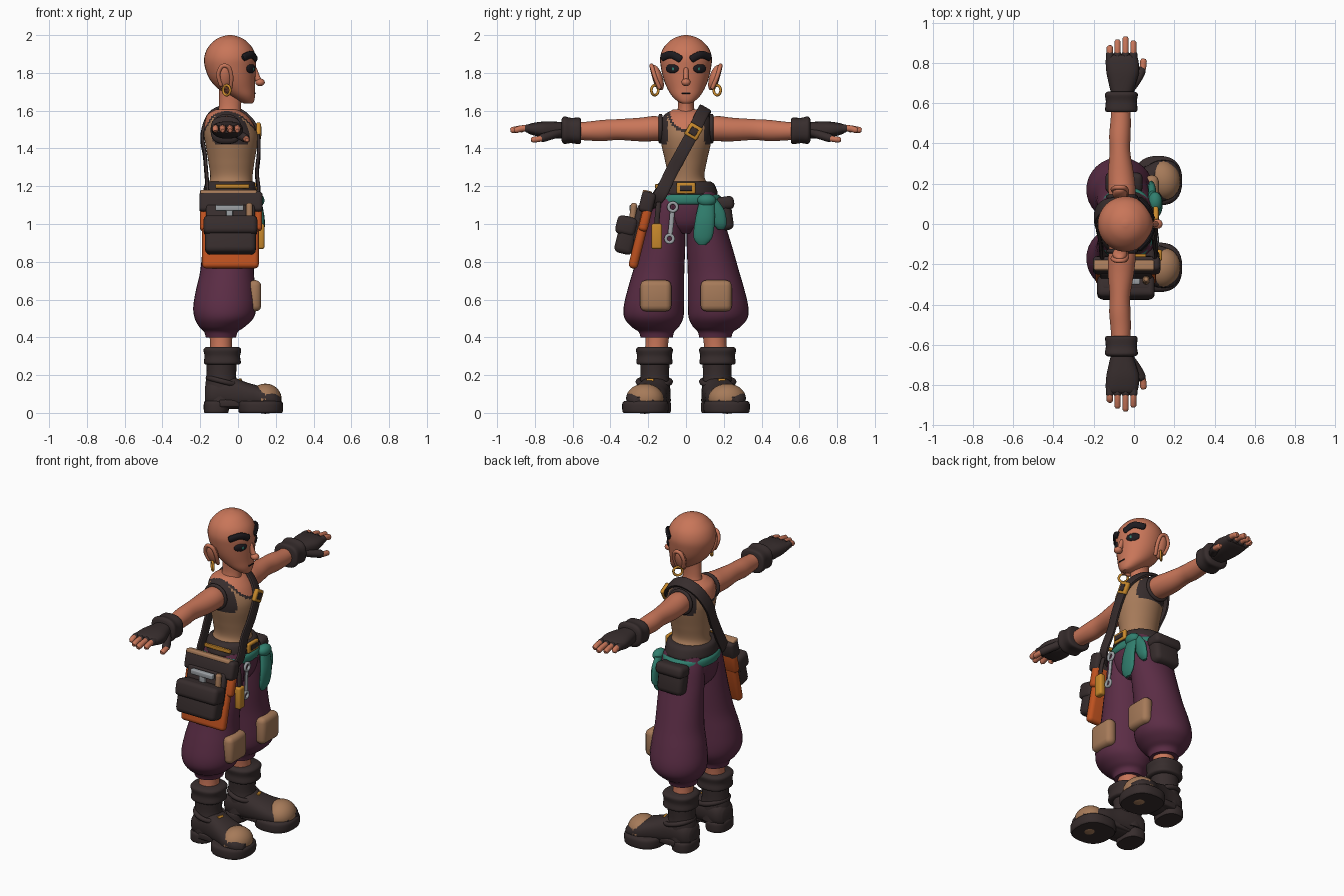
import bpy, bmesh, math
from mathutils import Vector, Matrix, Euler

cube = bpy.data.objects.get("Cube")
if cube:
    bpy.data.objects.remove(cube, do_unlink=True)


def material(name, r, g, b):
    m = bpy.data.materials.new(name)
    m.use_nodes = True
    m.diffuse_color = (r, g, b, 1)
    node = next(n for n in m.node_tree.nodes if n.type == 'BSDF_PRINCIPLED')
    node.inputs["Base Color"].default_value = (r, g, b, 1)
    node.inputs["Roughness"].default_value = 0.8
    return m


skin = material("warm skin", .58, .18, .10)
tan = material("tan cloth", .38, .195, .10)
dark = material("dark leather", .038, .026, .026)
purple = material("plum cloth", .105, .026, .06)
orange = material("orange leather", .53, .085, .014)
gold = material("gold", .58, .25, .025)
green = material("sea green cloth", .03, .21, .155)
steel = material("pale steel", .33, .35, .37)
hair = material("black hair", .013, .011, .014)


def finish(name, bm, mats, mirror=False, rule=None, angle=40):
    """Turn a bmesh in world coordinates into a shaded object."""
    bmesh.ops.recalc_face_normals(bm, faces=bm.faces)
    mesh = bpy.data.meshes.new(name)
    for f in bm.faces:
        f.smooth = True
        if rule:
            f.material_index = rule(f.calc_center_median())
    bm.to_mesh(mesh)
    bm.free()
    mesh.set_sharp_from_angle(angle=math.radians(angle))
    for m in (mats if isinstance(mats, list) else [mats]):
        mesh.materials.append(m)
    ob = bpy.data.objects.new(name, mesh)
    bpy.context.scene.collection.objects.link(ob)
    if mirror:
        mod = ob.modifiers.new("Mirror", 'MIRROR')
        mod.use_axis = (False, True, False)
    return ob


def spline(rows, k, closed=False):
    """Catmull-Rom interpolation of equal-length tuples."""
    rows = [tuple(r) for r in rows]
    p = [rows[-1]] + rows + rows[:2] if closed else [rows[0]] + rows + [rows[-1]]
    out = []
    for i in range(1, len(p) - 2):
        for j in range(k):
            t = j / k
            out.append([b + .5 * t * (c - a + t * (2*a - 5*b + 4*c - d + t * (3*(b - c) + d - a)))
                        for a, b, c, d in zip(*p[i - 1:i + 3])])
    return out if closed else out + [list(rows[-1])]


def skin_rings(rings, closed=False):
    bm = bmesh.new()
    loops = [[bm.verts.new(v) for v in ring] for ring in rings]
    n = len(loops[0])
    pairs = list(zip(loops, loops[1:])) + ([(loops[-1], loops[0])] if closed else [])
    for a, b in pairs:
        for i in range(n):
            bm.faces.new((a[i], a[(i + 1) % n], b[(i + 1) % n], b[i]))
    if not closed:
        bm.faces.new(loops[0])
        bm.faces.new(loops[-1])
    return bm


def loft(name, axis, rows, mats, power=2, n=32, k=4, **kw):
    """Rows are (height, centre a, centre b, radius a, radius b) along an axis."""
    h, a, b = {'x': (0, 1, 2), 'y': (1, 0, 2), 'z': (2, 0, 1)}[axis]
    rings = []
    for row in spline(rows, k):
        ring = []
        for i in range(n):
            w = math.tau * i / n
            c, s = math.cos(w), math.sin(w)
            v = Vector()
            v[h] = row[0]
            v[a] = row[1] + max(row[3], .002) * math.copysign(abs(c) ** (2 / power), c)
            v[b] = row[2] + max(row[4], .002) * math.copysign(abs(s) ** (2 / power), s)
            ring.append(v)
        rings.append(ring)
    return finish(name, skin_rings(rings), mats, **kw)


def tube(name, pts, width, thick, mat, side=(0, 0, 1), power=2, closed=False, n=12, **kw):
    """Sweep a flat or round section along a path; open ends are rounded."""
    path = [Vector(p) for p in spline(pts, 5, closed)]
    rings, m = [], len(path)
    for i, p in enumerate(path):
        t = path[(i + 1) % m if closed else min(i + 1, m - 1)] - path[i - 1 if closed else max(i - 1, 0)]
        t.normalize()
        nor = t.cross(Vector(side)).normalized()
        s = nor.cross(t)

        def ring(scale, shift=0):
            out = []
            for j in range(n):
                c, d = math.cos(math.tau * (j + .5) / n), math.sin(math.tau * (j + .5) / n)
                out.append(p + t * shift
                           + s * width * scale * math.copysign(abs(c) ** (2 / power), c)
                           + nor * thick * scale * math.copysign(abs(d) ** (2 / power), d))
            return out
        if i == 0 and not closed:
            rings.append(ring(.6, -.6 * thick))
        rings.append(ring(1))
        if i == m - 1 and not closed:
            rings.append(ring(.6, .6 * thick))
    return finish(name, skin_rings(rings, closed), mat, **kw)


def place(loc, rot):
    return Matrix.Translation(loc) @ Euler([math.radians(r) for r in rot]).to_matrix().to_4x4()


def ball(name, loc, size, mat, rot=(0, 0, 0), **kw):
    bm = bmesh.new()
    bmesh.ops.create_uvsphere(bm, u_segments=24, v_segments=14, radius=1,
                              matrix=place(loc, rot) @ Matrix.Diagonal((*size, 1)))
    return finish(name, bm, mat, **kw)


def box(name, loc, size, mat, bevel=.01, rot=(0, 0, 0), **kw):
    bm = bmesh.new()
    bmesh.ops.create_cube(bm, size=1)
    bmesh.ops.scale(bm, vec=size, verts=bm.verts)
    bmesh.ops.bevel(bm, geom=bm.edges[:], offset=bevel, segments=3, profile=.5, affect='EDGES')
    bmesh.ops.transform(bm, matrix=place(loc, rot), verts=bm.verts)
    return finish(name, bm, mat, **kw)


def hoop(name, loc, radius, thick, mat, rot=(0, 0, 0), **kw):
    m = place(loc, rot)
    pts = [m @ Vector((radius * math.cos(i * math.tau / 8), radius * math.sin(i * math.tau / 8), 0))
           for i in range(8)]
    return tube(name, pts, thick, thick, mat, side=m.to_3x3() @ Vector((0, 0, 1)), closed=True, **kw)


# Head, neck and face
loft("head", 'z', [(1.637, .055, 0, .02, .02), (1.65, .045, 0, .04, .045), (1.68, .02, 0, .07, .076),
                   (1.72, -.01, 0, .1, .1), (1.77, -.03, 0, .122, .12), (1.83, -.04, 0, .135, .133),
                   (1.88, -.042, 0, .137, .137), (1.93, -.042, 0, .12, .121), (1.97, -.042, 0, .084, .085),
                   (1.99, -.042, 0, .05, .05), (2, -.042, 0, .01, .01)], skin)
loft("neck", 'z', [(1.54, -.055, 0, .075, .07), (1.6, -.045, 0, .06, .046), (1.66, -.04, 0, .06, .042),
                   (1.74, -.03, 0, .07, .05)], skin)
tube("nose_bridge", [(.085, 0, 1.82), (.1, 0, 1.78), (.112, 0, 1.755)], .014, .016, skin, side=(0, 1, 0))
ball("nose_tip", (.117, 0, 1.75), (.025, .024, .02), skin)
box("mouth", (.09, 0, 1.693), (.008, .045, .007), hair, .002)
tube("eyebrow", [(.092, .03, 1.873), (.072, .08, 1.897), (.03, .125, 1.882)], .02, .012, hair, mirror=True)
ball("eye", (.068, .072, 1.823), (.012, .04, .025), hair, (0, 0, 33), mirror=True)
ball("iris", (.079, .068, 1.822), (.005, .012, .013), green, (0, 0, 31), mirror=True)
ball("ear", (-.07, .15, 1.775), (.037, .026, .07), skin, (-18, 0, 0), mirror=True)
tube("ear_rim", [(-.04, .14, 1.72), (-.035, .165, 1.78), (-.05, .18, 1.83), (-.085, .182, 1.835),
                 (-.105, .172, 1.79), (-.09, .155, 1.735)], .011, .011, skin, side=(0, 1, 0), mirror=True)
hoop("earring", (-.06, .165, 1.708), .026, .007, gold, (90, 0, 45), mirror=True)


# Sleeveless top, with trim around the neck and arm openings
def top_colour(c):
    neck = math.hypot(c.y / .085, (c.z - 1.6) / .1)
    if neck < 1:
        return 2
    return 1 if neck < 1.15 or c.z > 1.57 or (abs(c.y) > .098 and c.z > 1.42) else 0


loft("sleeveless_top", 'z', [(1.14, -.04, 0, .13, .15), (1.2, -.04, 0, .12, .125), (1.25, -.035, 0, .112, .098),
                             (1.33, -.035, 0, .122, .11), (1.42, -.035, 0, .137, .13), (1.48, -.04, 0, .141, .136),
                             (1.54, -.05, 0, .125, .134), (1.58, -.06, 0, .1, .112), (1.605, -.06, 0, .06, .07)],
     [tan, dark, skin], n=64, k=8, rule=top_colour)

# Arms, cuffs, gloves and fingers
loft("arm", 'y', [(.08, -.06, 1.5, .06, .055), (.16, -.06, 1.505, .068, .066), (.25, -.065, 1.5, .064, .062),
                  (.36, -.07, 1.5, .051, .055), (.44, -.07, 1.495, .053, .056), (.52, -.066, 1.492, .05, .05),
                  (.6, -.065, 1.492, .045, .044)], skin, mirror=True)
hoop("armhole_trim", (-.06, .135, 1.505), .068, .011, dark, (90, 0, 0), mirror=True)
loft("wrist_cuff", 'y', [(.555, -.063, 1.493, .066, .058), (.565, -.063, 1.493, .08, .07),
                         (.61, -.063, 1.495, .077, .067), (.645, -.063, 1.497, .082, .073),
                         (.658, -.063, 1.497, .066, .058)], dark, power=2.6, mirror=True)
loft("glove_palm", 'y', [(.64, -.062, 1.497, .05, .042), (.7, -.058, 1.497, .068, .045),
                         (.76, -.056, 1.5, .082, .042), (.82, -.06, 1.503, .08, .03),
                         (.84, -.06, 1.503, .07, .02)], dark, power=2.6, mirror=True)
for finger, x, tip in (("little", -.12, .885), ("ring", -.082, .915), ("middle", -.042, .93), ("index", -.003, .91)):
    tube(finger + "_finger", [(x, .8, 1.503), (x, .86, 1.507), (x, tip - .01, 1.497)], .017, .016, skin, mirror=True)
    tube(finger + "_glove_sleeve", [(x, .78, 1.503), (x, .82, 1.505), (x, .845, 1.506)], .022, .021, dark, mirror=True)
tube("thumb", [(.02, .73, 1.468), (.042, .77, 1.452), (.047, .81, 1.446)], .016, .017, skin, mirror=True)
tube("thumb_sleeve", [(-.02, .67, 1.485), (.015, .72, 1.468), (.037, .763, 1.455)], .023, .024, dark, mirror=True)

# Baggy trousers with knee patches
loft("trouser_leg", 'z', [(.4, -.09, .155, .08, .085), (.43, -.09, .157, .09, .095), (.455, -.085, .163, .12, .125),
                          (.5, -.074, .17, .155, .155), (.56, -.07, .17, .167, .16), (.65, -.065, .16, .158, .15),
                          (.75, -.058, .145, .142, .136), (.88, -.05, .124, .138, .12), (1, -.045, .105, .138, .103),
                          (1.1, -.04, .09, .135, .095), (1.17, -.04, .075, .12, .085)], purple, mirror=True)
loft("trouser_hips", 'z', [(.95, -.045, 0, .08, .06), (1, -.045, 0, .125, .14), (1.08, -.042, 0, .143, .18),
                           (1.15, -.04, 0, .138, .168), (1.19, -.04, 0, .125, .14)], purple)
box("knee_patch", (.088, .16, .62), (.07, .165, .165), tan, .03, mirror=True)

# Boots, with the toes turned slightly outward
loft("shin", 'z', [(.3, -.09, .16, .06, .062), (.36, -.09, .155, .058, .06), (.43, -.09, .15, .062, .064)],
     skin, mirror=True)
loft("boot_shaft", 'z', [(.06, -.09, .165, .085, .085), (.15, -.088, .165, .085, .08), (.2, -.088, .165, .078, .075),
                         (.3, -.085, .165, .082, .08)], dark, mirror=True)
loft("boot_cuff", 'z', [(.255, -.083, .167, .085, .085), (.265, -.083, .167, .098, .096), (.3, -.083, .167, .094, .092),
                        (.335, -.083, .167, .1, .098), (.35, -.083, .167, .085, .085)], dark, power=2.4, mirror=True)
loft("boot_foot", 'x', [(-.175, .163, .09, .05, .05), (-.14, .163, .1, .08, .075), (-.04, .17, .105, .085, .085),
                        (.05, .19, .09, .093, .07), (.12, .21, .08, .105, .06), (.19, .222, .07, .088, .045),
                        (.225, .225, .06, .05, .025)], dark, power=2.4, mirror=True)
ball("boot_toe_cap", (.145, .218, .075), (.085, .1, .08), tan, (0, 0, 12), mirror=True)
for part, x, y, rx, ry in (("boot_front_sole", .12, .215, .118, .122), ("boot_heel", -.115, .167, .066, .087)):
    loft(part, 'z', [(0, x, y, rx * .95, ry * .95), (.012, x, y, rx, ry), (.05, x, y, rx, ry),
                     (.064, x, y, rx * .9, ry * .9)], dark, power=2.5, mirror=True)
box("boot_arch", (-.02, .18, .05), (.16, .15, .04), dark, .01, mirror=True)
hoop("boot_ankle_strap", (-.075, .168, .165), .085, .014, dark, (0, 14, 0), mirror=True)
box("boot_strap_buckle", (.012, .19, .165), (.02, .04, .03), gold, .004, (0, -30, 12), mirror=True)

# Belts, sash and hanging cloth
loft("waist_belt", 'z', [(1.155, -.04, 0, .138, .16), (1.165, -.04, 0, .145, .168), (1.21, -.04, 0, .136, .15),
                         (1.225, -.04, 0, .12, .13)], dark)
box("belt_buckle", (.1, 0, 1.19), (.022, .1, .06), gold, .008)
box("belt_buckle_inset", (.11, 0, 1.19), (.01, .065, .03), dark, .003)
box("belt_side_plate", (-.03, -.156, 1.2), (.18, .016, .022), gold, .004)
loft("sash", 'z', [(1.1, -.04, 0, .138, .175), (1.115, -.04, 0, .15, .19), (1.145, -.04, 0, .149, .185),
                   (1.16, -.04, 0, .135, .16)], green)
ball("sash_knot", (.105, .11, 1.125), (.035, .05, .035), green)
loft("sash_long_tail", 'z', [(.89, .115, .085, .008, .02), (.93, .12, .09, .016, .05), (1.02, .122, .1, .02, .052),
                             (1.12, .105, .11, .02, .04)], green, n=16, mirror=False)
loft("sash_short_tail", 'z', [(.97, .075, .185, .008, .015), (1, .085, .18, .016, .035), (1.07, .09, .16, .02, .045),
                              (1.13, .09, .13, .02, .035)], green, n=16)
box("hip_pouch", (-.05, .2, 1.05), (.17, .09, .17), dark, .03, (8, 0, 0))
box("hip_pouch_flap", (-.05, .205, 1.11), (.185, .1, .07), dark, .025, (8, 0, 0))

# Shoulder strap running around the body
tube("shoulder_strap", [(-.05, .1, 1.61), (.04, .078, 1.57), (.1, .04, 1.49), (.11, -.02, 1.38), (.1, -.08, 1.27),
                        (.105, -.14, 1.15), (.03, -.2, 1.1), (-.06, -.21, 1.09), (-.15, -.16, 1.13),
                        (-.165, -.09, 1.24), (-.175, -.02, 1.36), (-.188, .04, 1.47), (-.145, .09, 1.575)],
     .034, .01, dark, side=(0, .87, -.49), power=5, closed=True)
box("strap_buckle", (.108, .04, 1.49), (.026, .075, .075), gold, .01, (-30, 0, 0))
box("strap_buckle_inset", (.119, .04, 1.49), (.01, .04, .04), dark, .003, (-30, 0, 0))

# Satchel hanging at the hip
lean = (-14, 0, 0)
box("satchel_body", (-.04, -.24, .94), (.3, .05, .36), orange, .022, lean)
box("satchel_sides", (-.037, -.212, 1.04), (.33, .05, .16), orange, .02, lean)
box("satchel_top", (-.037, -.205, 1.115), (.335, .075, .11), dark, .02, lean)
box("satchel_lip", (-.05, -.205, 1.165), (.3, .05, .025), tan, .008, lean)
box("satchel_back_panel", (-.04, -.243, 1.0), (.26, .07, .2), dark, .015, lean)
box("satchel_pouch", (-.04, -.312, .94), (.27, .1, .2), dark, .028, lean)
box("satchel_pouch_flap", (-.04, -.315, .99), (.285, .11, .1), dark, .025, lean)
box("hammer_head", (-.045, -.285, 1.085), (.15, .03, .03), steel, .006)
box("hammer_neck", (-.045, -.285, 1.05), (.035, .025, .07), steel, .006)
tube("tool_handle", [(.06, -.285, 1.0), (.06, -.28, 1.06), (.06, -.275, 1.1)], .018, .018, tan, side=(1, 0, 0))

# Tools hanging in front
box("hanging_lamp", (.12, -.155, .935), (.04, .056, .135), gold, .012)
tube("lamp_loop", [(.118, -.155, 1.0), (.115, -.15, 1.06), (.105, -.145, 1.11)], .014, .01, dark, side=(0, 1, 0))
tube("wrench_handle", [(.115, -.085, .94), (.112, -.078, 1.0), (.11, -.072, 1.07)], .013, .008, steel, side=(0, 1, 0))
hoop("wrench_lower_ring", (.116, -.087, .922), .02, .009, steel, (0, 90, 0))
hoop("wrench_upper_ring", (.112, -.07, 1.09), .022, .009, steel, (0, 90, 0))
